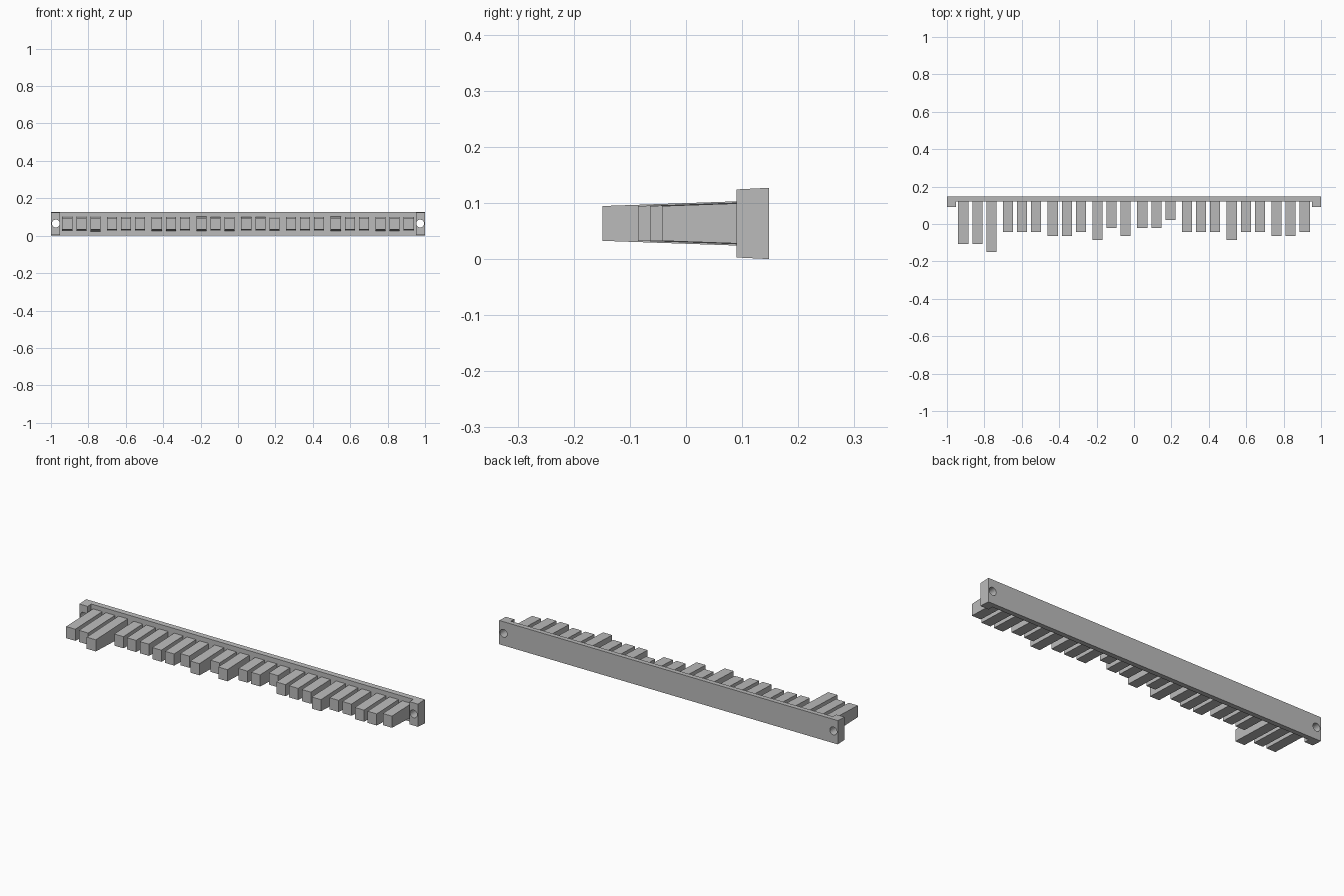
import bpy
import bmesh
from mathutils import Matrix

cube = bpy.data.objects.get("Cube")
if cube:
    bpy.data.objects.remove(cube, do_unlink=True)

grey = bpy.data.materials.new("light grey")
grey.use_nodes = True
colour = (0.5, 0.5, 0.5, 1)
grey.diffuse_color = colour
grey.node_tree.nodes["Principled BSDF"].inputs["Base Color"].default_value = colour

MID = 0.0635       # height of the centre line
BACK = 0.148       # rear face
WEB = 0.12         # front face of the plate between the end blocks


def make_object(name, bm):
    bmesh.ops.recalc_face_normals(bm, faces=bm.faces)
    mesh = bpy.data.meshes.new(name)
    bm.to_mesh(mesh)
    bm.free()
    mesh.materials.append(grey)
    obj = bpy.data.objects.new(name, mesh)
    bpy.context.collection.objects.link(obj)
    return obj


def drafted_prism(name, outline, half_height):
    """Plan outline made solid, its height varying with depth."""
    bm = bmesh.new()
    rows = [[bm.verts.new((x, y, MID + s * half_height(y))) for x, y in outline]
            for s in (-1, 1)]
    for row in rows:
        bm.faces.new(row)
    n = len(outline)
    for i in range(n):
        j = (i + 1) % n
        bm.faces.new((rows[0][i], rows[0][j], rows[1][j], rows[1][i]))
    return make_object(name, bm)


# Backing plate with an end block on each side
half = [(1, BACK), (1, 0.09), (0.951, 0.09), (0.951, WEB)]
outline = half + [(-x, y) for x, y in reversed(half)]
plate = drafted_prism("backing_plate", outline,
                      lambda y: 0.0635 - 0.05 * (BACK - y))

# Screw holes through the end blocks
bm = bmesh.new()
for side in (-1, 1):
    bmesh.ops.create_cone(
        bm, cap_ends=True, segments=24, radius1=0.021, radius2=0.021, depth=0.3,
        matrix=Matrix.Translation((side * 0.974, 0.12, 0.065))
        @ Matrix.Rotation(1.5708, 4, "X"))
cutter = make_object("hole_cutter", bm)
cutter.hide_render = True
holes = plate.modifiers.new("screw_holes", "BOOLEAN")
holes.object = cutter
holes.operation = "DIFFERENCE"
holes.solver = "EXACT"
bpy.context.view_layer.objects.active = plate
bpy.ops.object.modifier_apply(modifier=holes.name)
bpy.data.objects.remove(cutter, do_unlink=True)

# Teeth in groups of three; each digit is how many steps the tip sits back
STEPS = "220" "555" "445" "364" "668" "555" "355" "445"
for i, digit in enumerate(STEPS):
    group, place = divmod(i, 3)
    x = -0.913 + 0.2393 * group + 0.0753 * place
    tip = -0.149 + 0.0212 * int(digit)
    w = 0.027
    drafted_prism(f"tooth_{i + 1}",
                  [(x - w, tip), (x + w, tip), (x + w, WEB + 0.005), (x - w, WEB + 0.005)],
                  lambda y: 0.031 + 0.035 * (y - tip))
